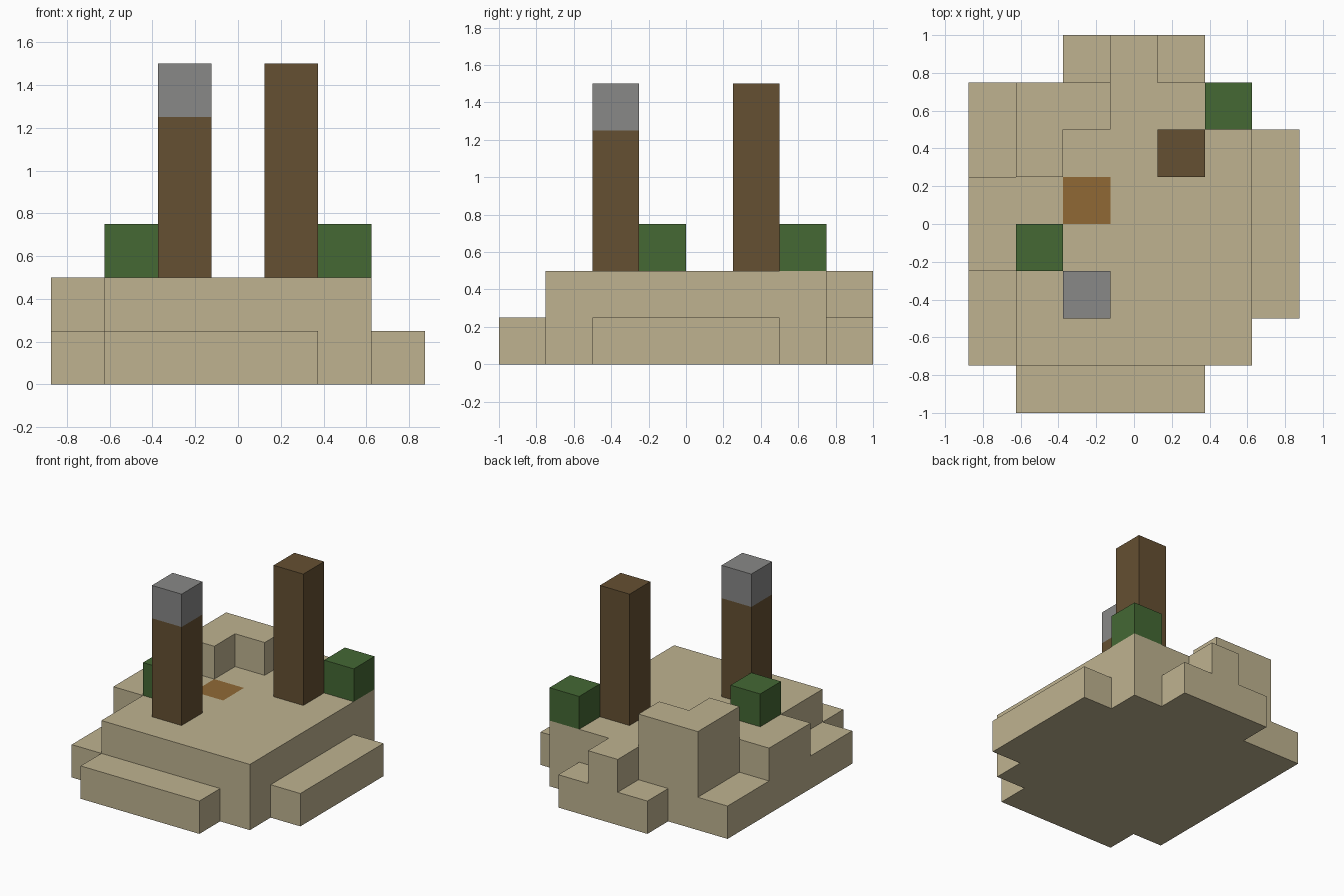
import bpy
import bmesh

CELL = 0.25

old = bpy.data.objects.get("Cube")
if old:
    bpy.data.objects.remove(old, do_unlink=True)


def make_material(name, rgb):
    mat = bpy.data.materials.new(name)
    mat.use_nodes = True
    colour = (*rgb, 1.0)
    mat.diffuse_color = colour
    bsdf = next(n for n in mat.node_tree.nodes if n.type == 'BSDF_PRINCIPLED')
    bsdf.inputs["Base Color"].default_value = colour
    return mat


sand = make_material("sand", (0.52, 0.45, 0.28))
wood = make_material("dark wood", (0.13, 0.08, 0.032))
leaf = make_material("leaf green", (0.058, 0.138, 0.034))
stone = make_material("stone grey", (0.246, 0.246, 0.242))
dirt = make_material("orange dirt", (0.28, 0.141, 0.036))


def add_object(name, bm, mats):
    bmesh.ops.remove_doubles(bm, verts=bm.verts, dist=0.001)
    bmesh.ops.recalc_face_normals(bm, faces=bm.faces)
    mesh = bpy.data.meshes.new(name)
    bm.to_mesh(mesh)
    bm.free()
    for mat in mats:
        mesh.materials.append(mat)
    obj = bpy.data.objects.new(name, mesh)
    bpy.context.collection.objects.link(obj)
    return obj


# Terrain heights in blocks, back row first, each row running from -x to +x
HEIGHTS = [
    "0012100",
    "1332220",
    "1322221",
    "2222221",
    "2222221",
    "1222221",
    "1222220",
    "0111100",
]
ROWS, COLS = len(HEIGHTS), len(HEIGHTS[0])
DIRT_CELL = (2, 4)


def height(i, j):
    """Height of the column at cell i along x and j along y."""
    if 0 <= i < COLS and 0 <= j < ROWS:
        return int(HEIGHTS[ROWS - 1 - j][i])
    return 0


def cell_quad(bm, corners):
    return bm.faces.new([bm.verts.new(((x - COLS / 2) * CELL,
                                       (y - ROWS / 2) * CELL,
                                       z * CELL)) for x, y, z in corners])


def build_terrain():
    bm = bmesh.new()
    for i in range(COLS):
        for j in range(ROWS):
            h = height(i, j)
            if not h:
                continue
            ring = [(i, j), (i + 1, j), (i + 1, j + 1), (i, j + 1)]
            # Top and underside
            top = cell_quad(bm, [(x, y, h) for x, y in ring])
            top.material_index = int((i, j) == DIRT_CELL)
            cell_quad(bm, [(x, y, 0) for x, y in reversed(ring)])
            # Exposed walls, one face per block
            for k, (dx, dy) in enumerate([(0, -1), (1, 0), (0, 1), (-1, 0)]):
                a, b = ring[k], ring[(k + 1) % 4]
                for z in range(height(i + dx, j + dy), h):
                    cell_quad(bm, [(*a, z), (*b, z), (*b, z + 1), (*a, z + 1)])
    return add_object("sand_terrain", bm, [sand, dirt])


def block_stack(name, i, j, bottom, top, mat):
    """Square block standing on cell i, j between two block heights."""
    bm = bmesh.new()
    bmesh.ops.create_cube(bm, size=1.0)
    for v in bm.verts:
        v.co.x = (i + 0.5 + v.co.x - COLS / 2) * CELL
        v.co.y = (j + 0.5 + v.co.y - ROWS / 2) * CELL
        v.co.z = (top if v.co.z > 0 else bottom) * CELL
    return add_object(name, bm, [mat])


build_terrain()

# Pillars
block_stack("front_pillar", 2, 2, 2, 5, wood)
block_stack("front_pillar_cap", 2, 2, 5, 6, stone)
block_stack("back_pillar", 4, 5, 2, 6, wood)

# Shrubs
block_stack("right_shrub", 1, 3, 2, 3, leaf)
block_stack("left_shrub", 5, 6, 2, 3, leaf)
